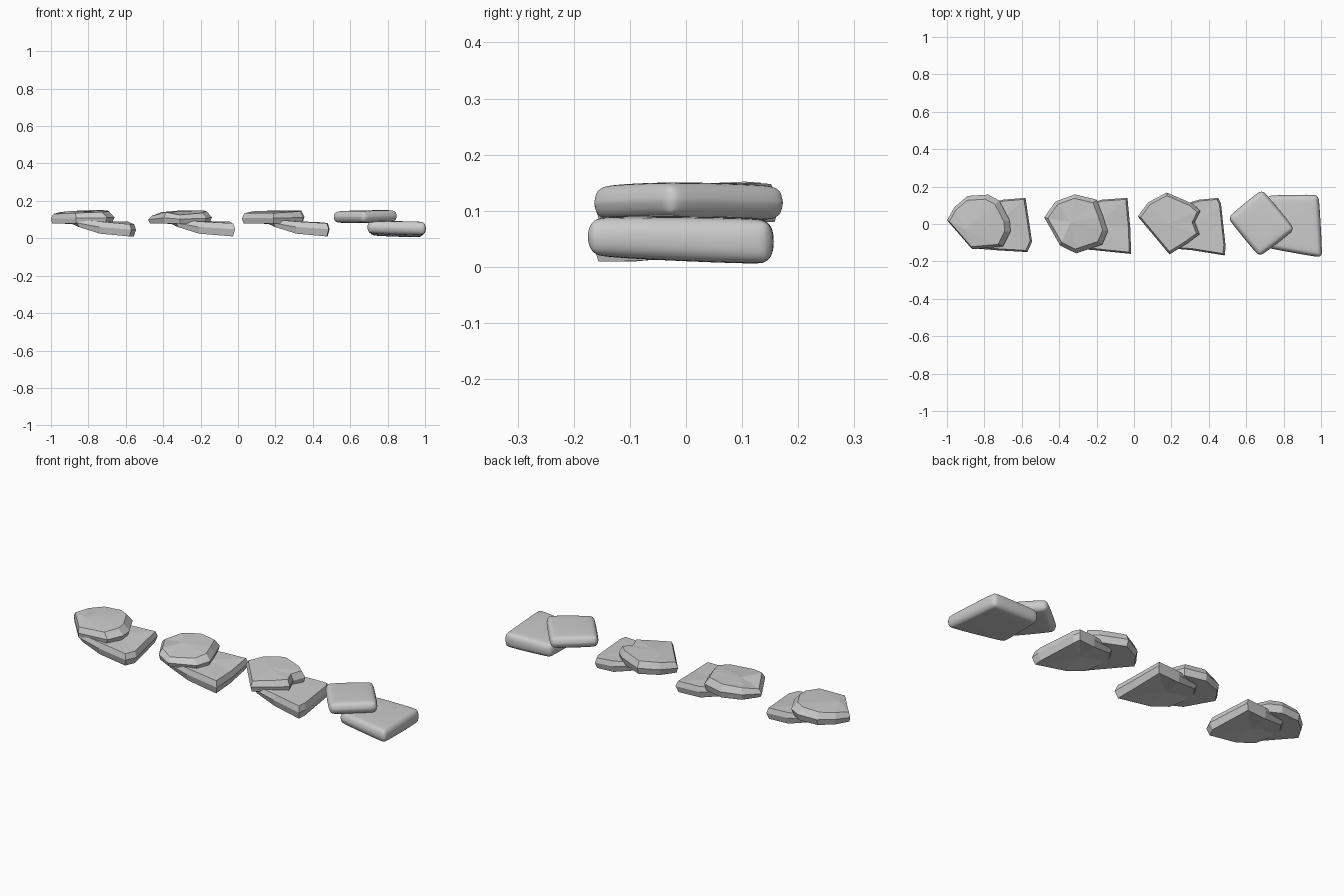
import bpy
import bmesh
from mathutils import Vector

cube = bpy.data.objects.get("Cube")
if cube:
    bpy.data.objects.remove(cube)

# One plain stone colour
stone = bpy.data.materials.new("stone_grey")
stone.use_nodes = True
colour = (0.6, 0.6, 0.6, 1)
stone.diffuse_color = colour
stone.node_tree.nodes["Principled BSDF"].inputs["Base Color"].default_value = colour


def finish(name, bm):
    """Turn a bmesh into a stone object with outward normals."""
    bmesh.ops.recalc_face_normals(bm, faces=bm.faces)
    mesh = bpy.data.meshes.new(name)
    bm.to_mesh(mesh)
    bm.free()
    mesh.materials.append(stone)
    obj = bpy.data.objects.new(name, mesh)
    bpy.context.collection.objects.link(obj)
    return obj


def add_ring(bm, outline, heights, pivot, inset):
    """Copy an outline at the given heights, drawn in toward the pivot."""
    ring = []
    for point, height in zip(outline, heights):
        flat = Vector(point[:2]).lerp(pivot, inset)
        ring.append(bm.verts.new((flat.x, flat.y, height)))
    return ring


def bridge(bm, first, second):
    for i in range(len(first)):
        j = (i + 1) % len(first)
        bm.faces.new((first[i], first[j], second[j], second[i]))


def fan(bm, ring, pivot, lift):
    """Close a ring with triangles that meet in a slightly raised centre."""
    height = sum(v.co.z for v in ring) / len(ring) + lift
    centre = bm.verts.new((pivot.x, pivot.y, height))
    for i, vert in enumerate(ring):
        bm.faces.new((vert, ring[(i + 1) % len(ring)], centre))


def faceted_slab(name, outline, pivot, rim, top_inset, base_inset, lift):
    """Chipped slab; outline points are x, y, underside height, top height."""
    bm = bmesh.new()
    pivot = Vector(pivot)
    lows = [p[2] for p in outline]
    highs = [p[3] for p in outline]
    rims = [low + (high - low) * rim for low, high in zip(lows, highs)]
    base = add_ring(bm, outline, lows, pivot, base_inset)
    edge = add_ring(bm, outline, rims, pivot, 0)
    top = add_ring(bm, outline, highs, pivot, top_inset)
    bridge(bm, base, edge)
    bridge(bm, edge, top)
    fan(bm, base, pivot, -lift)
    fan(bm, top, pivot, lift)
    return finish(name, bm)


def smooth_slab(name, outline, pivot):
    """Worn slab with softly rounded edges."""
    bm = bmesh.new()
    pivot = Vector(pivot)
    base = add_ring(bm, outline, [p[2] for p in outline], pivot, 0.04)
    top = add_ring(bm, outline, [p[3] for p in outline], pivot, 0.04)
    bridge(bm, base, top)
    bm.faces.new(base)
    bm.faces.new(top)
    obj = finish(name, bm)
    bevel = obj.modifiers.new("rounded_edges", "BEVEL")
    bevel.width = 0.032
    bevel.segments = 3
    bevel.limit_method = "ANGLE"
    soften = obj.modifiers.new("soften", "SUBSURF")
    soften.levels = soften.render_levels = 2
    for face in obj.data.polygons:
        face.use_smooth = True
    return obj


def upper_slab(name, points, pivot, top_inset):
    outline = [(x, y, 0.08, high) for x, y, high in points]
    return faceted_slab(name, outline, pivot, 0.5, top_inset, 0.06, 0.003)


def lower_slab(name, shift, corners):
    """The buried end is shared; only the exposed corners differ."""
    buried = [(0.08, 0.13, 0.03, 0.09), (-0.06, 0.09, 0.06, 0.1),
              (-0.14, -0.02, 0.085, 0.105), (-0.08, -0.13, 0.06, 0.1),
              (0.04, -0.14, 0.025, 0.09)]
    outline = [(x + shift, y, low, high) for x, y, low, high in buried]
    return faceted_slab(name, outline + corners, (shift + 0.06, 0),
                        0.55, 0.06, 0.07, 0)


# First rock: broad facets
upper_slab("first_upper_slab", [
    (-1, 0.02, 0.13), (-0.96, 0.09, 0.14), (-0.89, 0.15, 0.145),
    (-0.78, 0.157, 0.15), (-0.72, 0.125, 0.152), (-0.665, 0.02, 0.148),
    (-0.66, -0.04, 0.145), (-0.7, -0.12, 0.14), (-0.865, -0.135, 0.135),
], (-0.9, -0.03), 0.13)
lower_slab("first_lower_slab", -0.78, [
    (-0.57, -0.15, 0.01, 0.075), (-0.545, -0.095, 0.01, 0.075),
    (-0.58, 0.14, 0.03, 0.09)])

# Second rock: more chipped rim
upper_slab("second_upper_slab", [
    (-0.48, 0.035, 0.12), (-0.42, 0.12, 0.14), (-0.315, 0.158, 0.148),
    (-0.2, 0.13, 0.15), (-0.165, 0.04, 0.15), (-0.14, -0.04, 0.145),
    (-0.17, -0.11, 0.135), (-0.31, -0.157, 0.125), (-0.395, -0.115, 0.14),
], (-0.34, 0.01), 0.14)
lower_slab("second_lower_slab", -0.25, [
    (-0.015, -0.16, 0.01, 0.08), (-0.02, -0.02, 0.015, 0.08),
    (-0.035, 0.14, 0.03, 0.09)])

# Third rock: notched inner side
upper_slab("third_upper_slab", [
    (0.02, 0.04, 0.135), (0.075, 0.115, 0.145), (0.175, 0.168, 0.148),
    (0.31, 0.11, 0.15), (0.355, 0.07, 0.15), (0.325, 0.01, 0.145),
    (0.35, -0.055, 0.145), (0.29, -0.1, 0.14), (0.19, -0.163, 0.135),
], (0.18, 0), 0.1)
lower_slab("third_lower_slab", 0.27, [
    (0.485, -0.168, 0.01, 0.08), (0.49, -0.12, 0.01, 0.08),
    (0.465, 0.11, 0.02, 0.085), (0.45, 0.14, 0.03, 0.085)])

# Fourth rock: worn smooth
smooth_slab("fourth_upper_slab", [
    (0.49, 0.035, 0.08, 0.148), (0.685, 0.195, 0.08, 0.148),
    (0.87, -0.03, 0.085, 0.155), (0.67, -0.185, 0.08, 0.148),
], (0.68, 0))
smooth_slab("fourth_lower_slab", [
    (0.68, -0.13, 0.025, 0.095), (1.015, -0.19, 0.015, 0.092),
    (0.995, 0.165, 0, 0.088), (0.7, 0.16, 0.01, 0.09),
], (0.85, 0))
